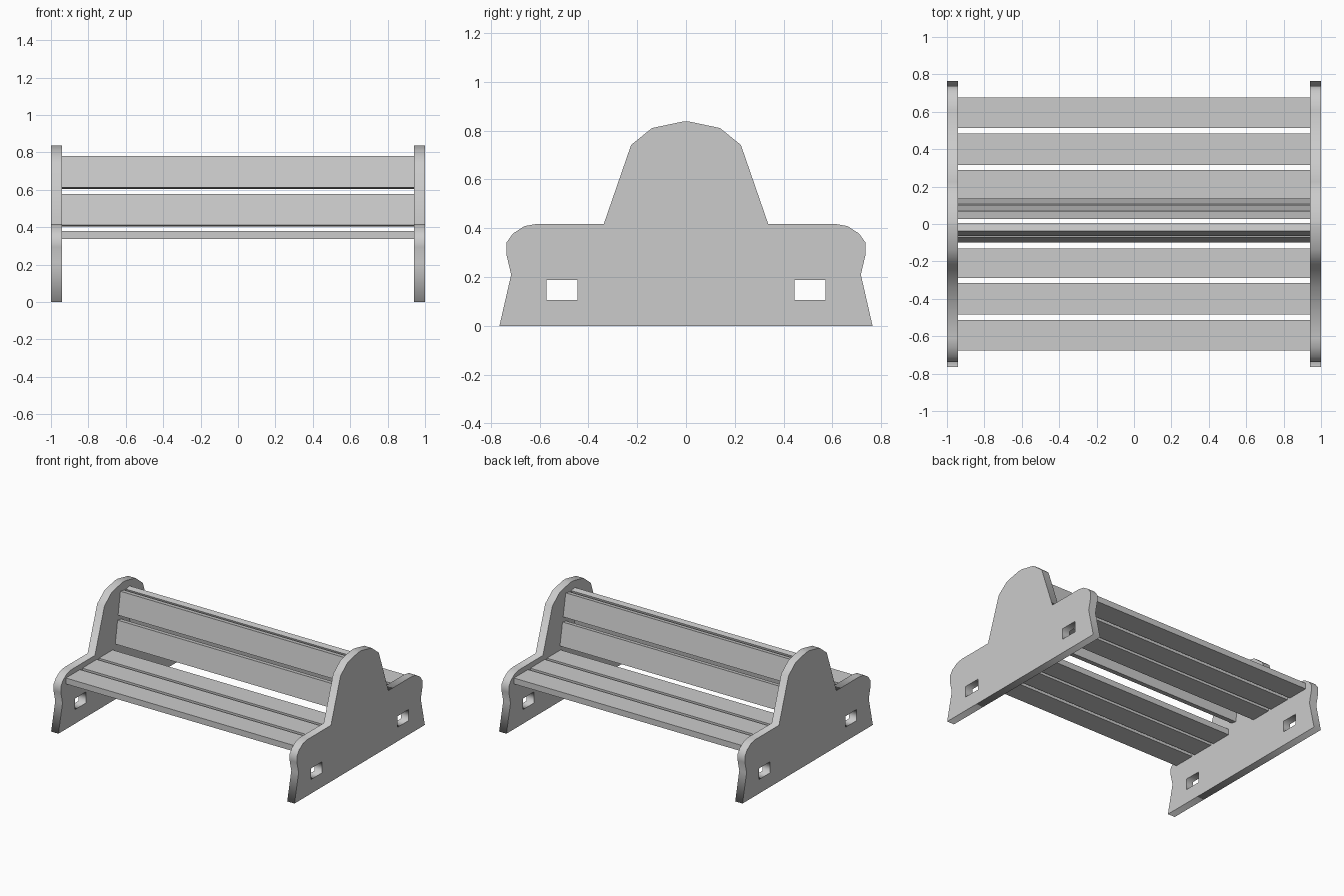
import bpy
from math import radians, sin, cos

if "Cube" in bpy.data.objects:
    bpy.data.objects.remove(bpy.data.objects["Cube"], do_unlink=True)

grey = bpy.data.materials.new("plain grey")
grey.use_nodes = True
colour = (0.6, 0.6, 0.6, 1)
grey.diffuse_color = colour
grey.node_tree.nodes["Principled BSDF"].inputs["Base Color"].default_value = colour

INNER = 0.94      # inner face of the end panels
PLANK = 0.044     # plank thickness


def plank(name, y, z, depth, height, tilt=0.0):
    """Board running between the end panels, centred on (y, z)."""
    bpy.ops.mesh.primitive_cube_add(size=1, location=(0, y, z), rotation=(tilt, 0, 0))
    ob = bpy.context.object
    ob.name = name
    ob.scale = (2 * INNER, depth, height)
    bpy.ops.object.transform_apply(location=False, rotation=False, scale=True)
    ob.data.materials.append(grey)


def end_panel(name, x):
    """Flat cut-out outline with two slots, given thickness."""
    half = [(0.765, 0), (0.717, 0.21), (0.737, 0.295), (0.737, 0.34),
            (0.71, 0.378), (0.662, 0.409), (0.61, 0.418), (0.337, 0.418),
            (0.225, 0.742), (0.139, 0.811), (0.016, 0.837)]
    loops = [half + [(-y, z) for y, z in reversed(half)]]
    for side in (-1, 1):
        loops.append([(side * y, z) for y, z in
                      ((0.444, 0.105), (0.573, 0.105), (0.573, 0.187), (0.444, 0.187))])
    curve = bpy.data.curves.new(name, "CURVE")
    curve.dimensions = "2D"
    curve.fill_mode = "BOTH"
    curve.extrude = (1 - INNER) / 2
    for loop in loops:
        spline = curve.splines.new("POLY")
        spline.points.add(len(loop) - 1)
        for point, (y, z) in zip(spline.points, loop):
            point.co = (y, z, 0, 1)
        spline.use_cyclic_u = True
    ob = bpy.data.objects.new(name, curve)
    bpy.context.collection.objects.link(ob)
    ob.location.x = x
    ob.rotation_euler = (radians(90), 0, radians(90))
    curve.materials.append(grey)
    bpy.ops.object.select_all(action="DESELECT")
    ob.select_set(True)
    bpy.context.view_layer.objects.active = ob
    bpy.ops.object.convert(target="MESH")


# End panels
for label, side in (("left", 1), ("right", -1)):
    end_panel(label + "_end_panel", side * (1 + INNER) / 2)

# Seat and backrest planks on both sides
for label, side, face_top, tilt in (("front", -1, -0.038, 9.2), ("back", 1, 0.069, 10.5)):
    for i, (inner, outer) in enumerate(((0.13, 0.29), (0.315, 0.485), (0.512, 0.677))):
        plank(f"{label}_seat_plank_{i + 1}", side * (inner + outer) / 2, 0.358,
              outer - inner, PLANK)
    t = radians(tilt)
    for part, top in (("upper", 0.776), ("lower", 0.574)):
        # outer top edge of the leaning board, then step to its centre
        edge_y = face_top + side * (0.776 - top) * sin(t) / cos(t)
        length = 0.169
        y = edge_y + side * (length / 2 * sin(t) - PLANK / 2 * cos(t))
        z = top - length / 2 * cos(t) - PLANK / 2 * sin(t)
        plank(f"{label}_{part}_backrest_plank", y, z + 0.004, PLANK, length, side * t)
